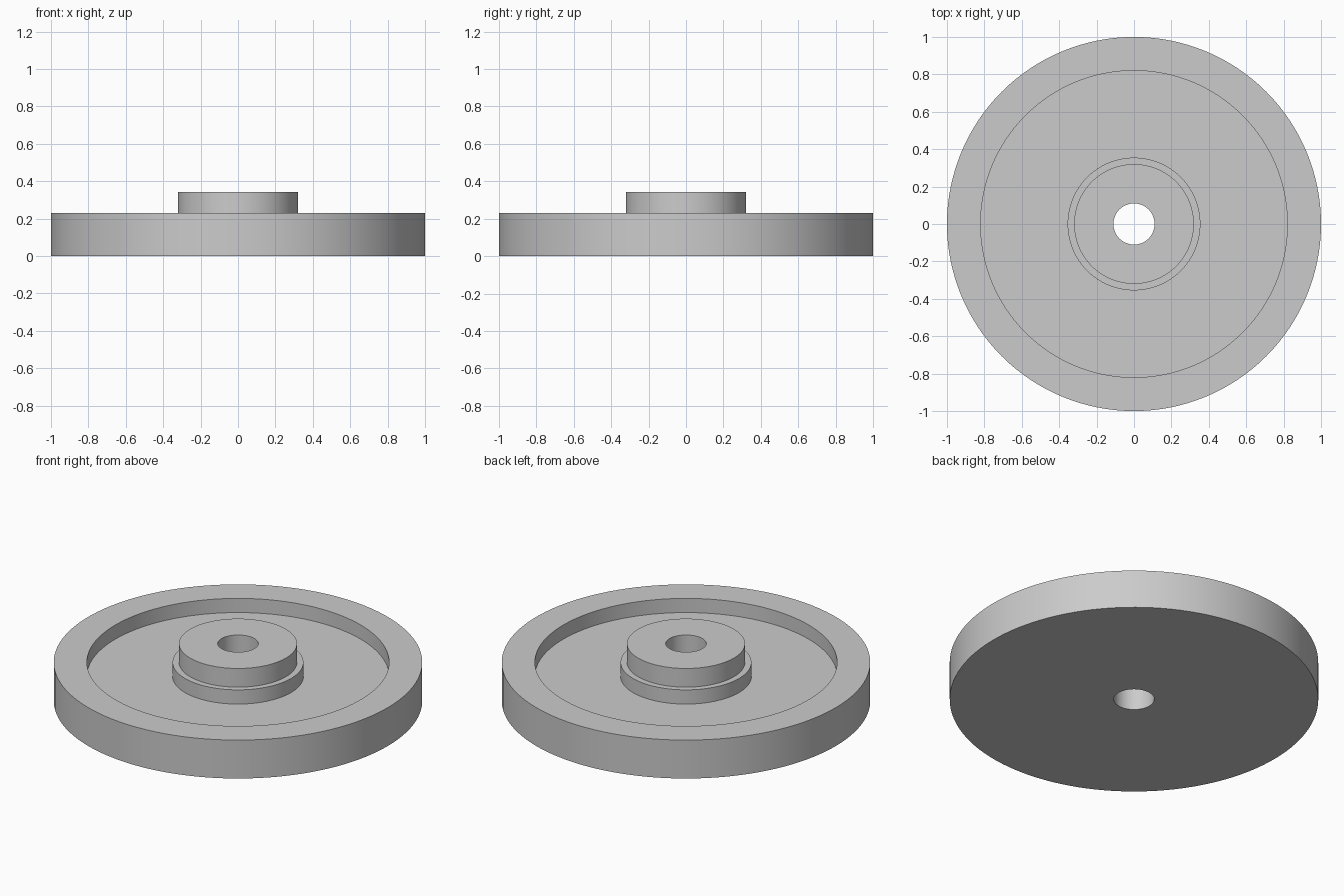
import bpy
import bmesh
import math

SEGMENTS = 128

cube = bpy.data.objects.get("Cube")
if cube:
    bpy.data.objects.remove(cube, do_unlink=True)

# Plain grey metal
grey = bpy.data.materials.new("grey_metal")
grey.use_nodes = True
colour = (0.6, 0.6, 0.6, 1)
grey.diffuse_color = colour
grey.node_tree.nodes["Principled BSDF"].inputs["Base Color"].default_value = colour

# Main dimensions
outer_radius, recess_radius = 1.0, 0.82
flange_radius, hub_radius, bore_radius = 0.355, 0.32, 0.11
floor_z, rim_z, hub_z = 0.145, 0.23, 0.342


def lathe(name, profile, material):
    """Turn a closed (radius, height) profile around the z axis."""
    bm = bmesh.new()
    verts = [bm.verts.new((r, 0, z)) for r, z in profile]
    edges = [bm.edges.new((a, b)) for a, b in zip(verts, verts[1:] + verts[:1])]
    bmesh.ops.spin(bm, geom=verts + edges, axis=(0, 0, 1), cent=(0, 0, 0),
                   angle=2 * math.pi, steps=SEGMENTS)
    bmesh.ops.remove_doubles(bm, verts=bm.verts, dist=0.0001)
    bmesh.ops.recalc_face_normals(bm, faces=bm.faces)
    mesh = bpy.data.meshes.new(name)
    bm.to_mesh(mesh)
    bm.free()
    mesh.materials.append(material)
    obj = bpy.data.objects.new(name, mesh)
    bpy.context.collection.objects.link(obj)
    bpy.ops.object.select_all(action="DESELECT")
    obj.select_set(True)
    bpy.context.view_layer.objects.active = obj
    bpy.ops.object.shade_smooth_by_angle(angle=math.radians(30))
    return obj


# Turned wheel: flat base, raised rim, recessed web, hub flange, hub and bore
lathe("wheel_with_hub", [
    (bore_radius, 0),
    (outer_radius, 0),
    (outer_radius, rim_z),
    (recess_radius, rim_z),
    (recess_radius, floor_z),
    (flange_radius, floor_z),
    (flange_radius, rim_z),
    (hub_radius, rim_z),
    (hub_radius, hub_z),
    (bore_radius, hub_z),
], grey)
